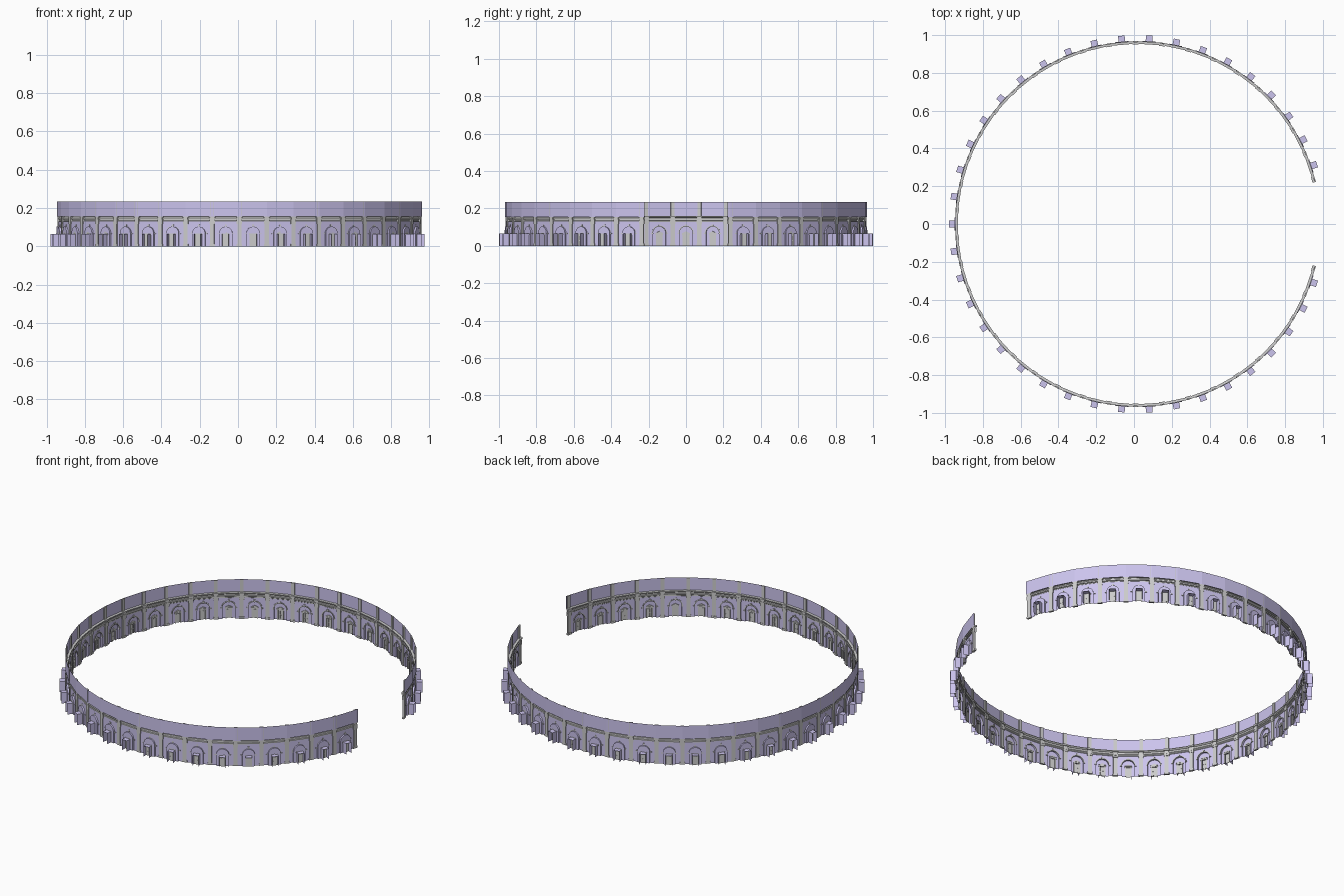
import bpy, bmesh, math

if "Cube" in bpy.data.objects:
    bpy.data.objects.remove(bpy.data.objects["Cube"])

CX = 0.02                      # ring centre
STEP = math.radians(8.5)       # one bay
HALF = STEP / 2
BAYS = [math.pi + i * STEP for i in range(-19, 20)]
PIERS = [math.pi + (i - 0.5) * STEP for i in range(-19, 21)]
R_LOW, R_UP, R_NICHE = 0.960, 0.966, 0.969
Z_CORNICE, TOP = 0.13, 0.235
AW, SPRING = 0.035, 0.068      # niche half width and springing height
DW, DH = 0.0175, 0.065         # doorway half width and height

purple = bpy.data.materials.new("wall_purple")
purple.diffuse_color = (0.60, 0.55, 0.85, 1)
purple.use_nodes = True
purple.node_tree.nodes["Principled BSDF"].inputs["Base Color"].default_value = purple.diffuse_color

parts = {}


def part(name):
    return parts.setdefault(name, bmesh.new())


def pos(a, u, r, z):
    """Point at bay angle a, u along the wall, r outwards, z up."""
    c, s = math.cos(a), math.sin(a)
    return (CX + r * c - u * s, r * s + u * c, z)


def face(bm, pts):
    bm.faces.new([bm.verts.new(p) for p in pts])


def prism(bm, a, outline, r0, r1):
    """Extrude a (u, z) outline from radius r0 to r1."""
    near = [bm.verts.new(pos(a, u, r0, z)) for u, z in outline]
    far = [bm.verts.new(pos(a, u, r1, z)) for u, z in outline]
    bm.faces.new(near)
    bm.faces.new(far[::-1])
    n = len(outline)
    for i in range(n):
        j = (i + 1) % n
        bm.faces.new((near[i], far[i], far[j], near[j]))


def block(bm, a, u0, u1, r0, r1, z0, z1):
    prism(bm, a, [(u0, z0), (u1, z0), (u1, z1), (u0, z1)], r0, r1)


def strip(bm, a, path, r0, r1):
    """Open strip joining a (u, z) path at two radii."""
    for (u, z), (v, w) in zip(path, path[1:]):
        face(bm, [pos(a, u, r0, z), pos(a, u, r1, z), pos(a, v, r1, w), pos(a, v, r0, w)])


def sweep(bm, profile):
    """Run an (r, z) profile round the ring, one facet per bay."""
    end = math.radians(0.95)
    angles = [PIERS[0] - end] + PIERS + [PIERS[-1] + end]
    k = 1 / math.cos(HALF)
    rows = [[bm.verts.new(pos(a, 0, r * k, z)) for r, z in profile] for a in angles]
    for p, q in zip(rows, rows[1:]):
        for i in range(len(profile) - 1):
            bm.faces.new((p[i], q[i], q[i + 1], p[i + 1]))


def arch(radius, n=12):
    return [(radius * math.cos(math.pi * i / n), SPRING + radius * math.sin(math.pi * i / n))
            for i in range(n + 1)]


# upper wall and cornice run round the whole ring
sweep(part("upper_wall"), [(R_UP, 0.155), (R_UP, TOP)])
sweep(part("cornice"), [(R_LOW, 0.126), (0.957, 0.128), (0.957, 0.133), (0.954, 0.136),
                        (0.954, 0.140), (0.959, 0.141), (0.959, 0.149), (0.955, 0.151),
                        (0.952, 0.155), (0.952, 0.159), (R_UP, 0.160)])

for a in BAYS:
    # lower wall pierced by an arched niche
    w = R_LOW * math.tan(HALF)
    inner = [(AW, 0)] + arch(AW) + [(-AW, 0)]
    outline = [(-w, 0), (-w, Z_CORNICE), (w, Z_CORNICE), (w, 0)] + inner
    face(part("lower_wall"), [pos(a, u, R_LOW, z) for u, z in outline])
    strip(part("lower_wall"), a, inner, R_LOW, R_NICHE)

    # niche back with doorway
    door = [(-DW, 0), (-DW, DH), (DW, DH), (DW, 0)]
    face(part("niche_back"), [pos(a, u, R_NICHE, z) for u, z in door + inner])

    # passage box behind the doorway, open at the outer end
    strip(part("passage_box"), a, door, R_NICHE - 0.002, 1.0)

    # arch moulding, imposts and keystone
    o, n = arch(AW + 0.006), arch(AW)
    for i in range(len(o) - 1):
        prism(part("arch_moulding"), a, [n[i], o[i], o[i + 1], n[i + 1]], R_LOW - 0.003, R_LOW)
    for s in (-1, 1):
        block(part("impost"), a, s * (AW - 0.001), s * (AW + 0.010), R_LOW - 0.004, R_LOW + 0.004,
              SPRING - 0.005, SPRING)
    prism(part("keystone"), a, [(-0.003, 0.101), (0.003, 0.101), (0.005, 0.115), (-0.005, 0.115)],
          R_LOW - 0.005, R_LOW + 0.002)

    # door surround: jambs, lintel, pediment
    frame = part("door_surround")
    for s in (-1, 1):
        block(frame, a, s * 0.0125, s * 0.0185, R_NICHE - 0.004, R_NICHE + 0.001, 0, 0.058)
    block(frame, a, -0.0205, 0.0205, R_NICHE - 0.005, R_NICHE + 0.001, 0.058, 0.066)
    prism(frame, a, [(-0.021, 0.067), (0.021, 0.067), (0, 0.078)], R_NICHE - 0.005, R_NICHE)

    # recessed door with raised panels
    leaf = part("door_leaf")
    block(leaf, a, -0.0125, 0.0125, R_NICHE + 0.002, R_NICHE + 0.004, 0, 0.058)
    for s in (-1, 1):
        for z in (0.005, 0.031):
            block(leaf, a, s * 0.002, s * 0.0105, R_NICHE + 0.001, R_NICHE + 0.005, z, z + 0.021)

for a in PIERS:
    # pilaster with base and capital, cornice break and upper strip
    p = part("pilaster")
    block(p, a, -0.011, 0.011, 0.956, 0.966, 0, 0.128)
    block(p, a, -0.014, 0.014, 0.954, 0.966, 0, 0.012)
    block(p, a, -0.014, 0.014, 0.954, 0.966, 0.116, 0.128)
    b = part("cornice_break")
    block(b, a, -0.014, 0.014, 0.953, 0.966, 0.128, 0.141)
    block(b, a, -0.012, 0.012, 0.955, 0.966, 0.141, 0.150)
    block(b, a, -0.016, 0.016, 0.950, 0.966, 0.150, 0.160)
    block(part("upper_pilaster"), a, -0.010, 0.010, 0.961, 0.968, 0.160, TOP)

for name, bm in parts.items():
    bmesh.ops.remove_doubles(bm, verts=bm.verts, dist=1e-6)
    bmesh.ops.recalc_face_normals(bm, faces=bm.faces)
    me = bpy.data.meshes.new(name)
    bm.to_mesh(me)
    bm.free()
    ob = bpy.data.objects.new(name, me)
    bpy.context.collection.objects.link(ob)
    if name in ("upper_wall", "lower_wall", "niche_back", "passage_box"):
        me.materials.append(purple)
